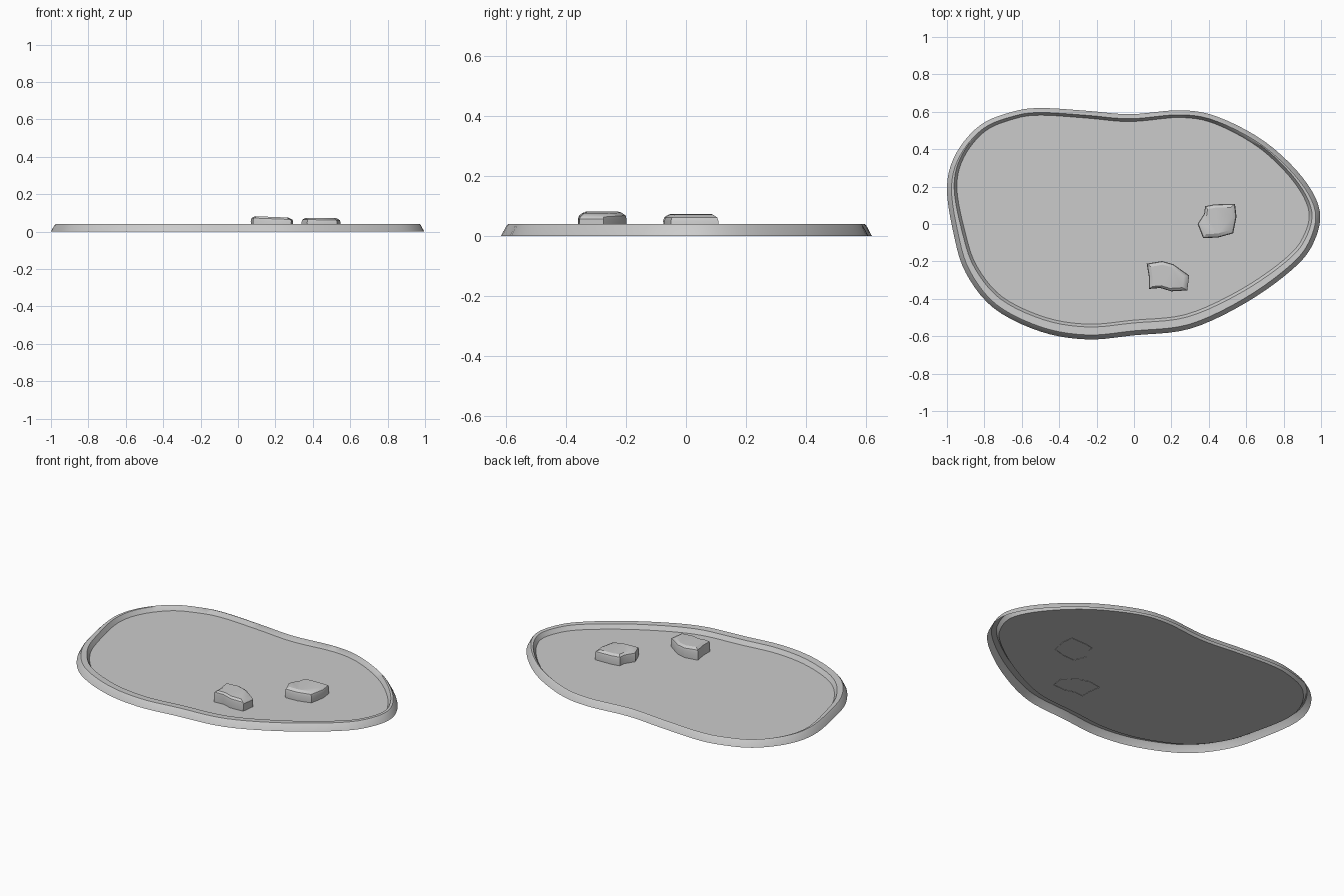
import bpy, bmesh, math
from mathutils import Vector

if "Cube" in bpy.data.objects:
    bpy.data.objects.remove(bpy.data.objects["Cube"])


def smooth_loop(pts, n):
    """Closed Catmull-Rom curve through pts, n samples per span."""
    out, k = [], len(pts)
    for i in range(k):
        a, b, c, d = (Vector(pts[(i + j) % k]) for j in (-1, 0, 1, 2))
        for s in range(n):
            t = s / n
            out.append(0.5 * (2 * b + (c - a) * t + (2 * a - 5 * b + 4 * c - d) * t ** 2
                              + (3 * b - a - 3 * c + d) * t ** 3))
    return out


def inset(loop, dist):
    """Move each loop point inward (loop runs clockwise)."""
    k, out = len(loop), []
    for i, p in enumerate(loop):
        t = (loop[(i + 1) % k] - loop[i - 1]).normalized()
        out.append(p + Vector((t.y, -t.x)) * dist(p))
    return out


def loft(name, rings, cap=True, angle=35):
    """Skin a stack of (loop, height function) rings."""
    bm = bmesh.new()
    rows = [[bm.verts.new((p.x, p.y, z(p))) for p in loop] for loop, z in rings]
    k = len(rows[0])
    for lo, hi in zip(rows, rows[1:]):
        for i in range(k):
            j = (i + 1) % k
            bm.faces.new((lo[j], lo[i], hi[i], hi[j]))
    if cap:
        bm.faces.new(rows[-1][::-1])
    me = bpy.data.meshes.new(name)
    bm.to_mesh(me)
    bm.free()
    ob = bpy.data.objects.new(name, me)
    bpy.context.collection.objects.link(ob)
    bpy.ops.object.select_all(action='DESELECT')
    ob.select_set(True)
    bpy.context.view_layer.objects.active = ob
    bpy.ops.object.shade_smooth_by_angle(angle=math.radians(angle))
    return ob


def flat(z):
    return lambda p: z


# Pond outline, clockwise from the upper left
outline = [(-.5, .62), (-.25, .605), (-.02, .587), (.25, .608), (.45, .572), (.7, .44),
           (.9, .25), (.993, .07), (.96, -.1), (.85, -.24), (.6, -.42), (.3, -.56),
           (0, -.595), (-.25, -.617), (-.5, -.575), (-.75, -.45), (-.9, -.26),
           (-.965, -.05), (-1, .2), (-.95, .38), (-.82, .53), (-.65, .6)]
base = smooth_loop(outline, 5)


# Bank is broader along the front than along the back
def bank(p):
    return .045 - .035 * p.y


# Sloped bank, rolled rim and inner lip, open underneath
floor_edge = inset(base, lambda p: bank(p) + .015)
loft("pond_bank", [(base, flat(0)),
                   (inset(base, lambda p: .018), flat(.034)),
                   (inset(base, lambda p: .024), flat(.04)),
                   (inset(base, bank), flat(.038)),
                   (floor_edge, flat(.012))], cap=False)

# Thin water surface
loft("water_surface", [(floor_edge, flat(.012))])


# Chunky rocks: upright sides, chamfer and tilted top
def rock(name, pts, top, tilt):
    loop = [Vector(p) for p in pts]
    mid = sum(loop, Vector((0, 0))) / len(loop)

    def scaled(s):
        return [mid + (p - mid) * s for p in loop]
    loft(name, [(scaled(.98), flat(.01)),
                (scaled(1), flat(top - .025)),
                (scaled(.96), lambda p: top - .013 + tilt * (mid.x - p.x)),
                (scaled(.78), lambda p: top - .003 + tilt * (mid.x - p.x))], angle=30)


rock("rock_right", [(.34, 0), (.375, .055), (.38, .095), (.43, .105), (.54, .108), (.548, .04),
                    (.53, -.05), (.45, -.072), (.37, -.076)], .076, .01)
rock("rock_front", [(.068, -.212), (.15, -.198), (.21, -.215), (.295, -.275), (.285, -.355),
                    (.2, -.36), (.14, -.342), (.08, -.347), (.08, -.285)], .082, .04)
